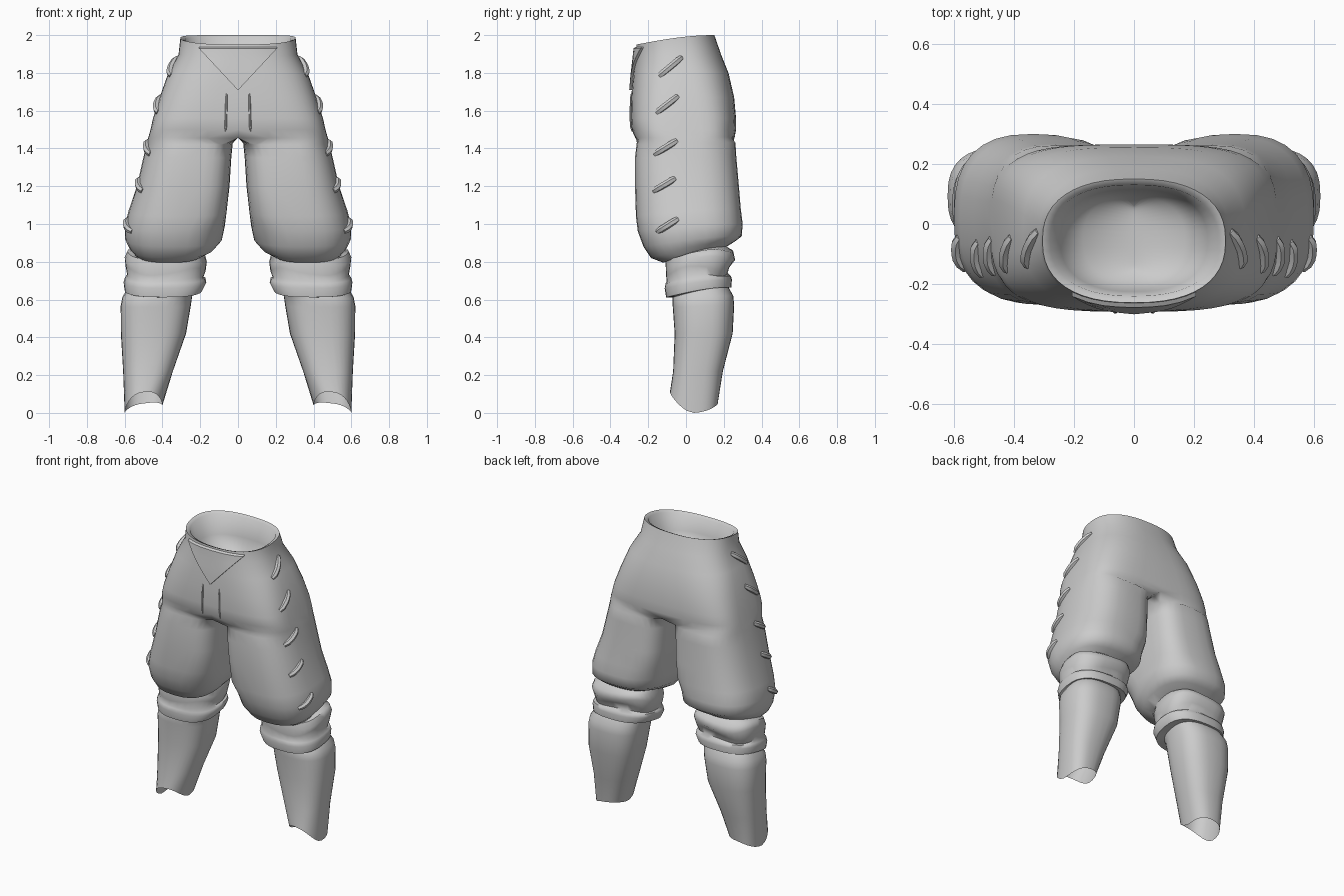
import bpy, bmesh
from math import sin, cos, pi, radians, copysign
from mathutils import Vector
from mathutils.bvhtree import BVHTree

if "Cube" in bpy.data.objects:
    bpy.data.objects.remove(bpy.data.objects["Cube"])

N, OUT = 32, 25           # points around a leg, points on its outer side


def sup(v, p):
    return copysign(abs(v) ** (2 / p), v)


def height(y, yf, yb, zf, zb):
    t = max(0, min(1, (y - yf) / max(1e-6, yb - yf)))
    return zf + (zb - zf) * sin(t * pi / 2)


def hip_ring(hw, yf, yb, zf, zb, p=2.4):
    pts = []
    for i in range(OUT):
        a = -pi / 2 + pi * i / (OUT - 1)
        x = hw * sup(cos(a), p) if 0 < i < OUT - 1 else 0
        y = (yf + yb) / 2 + (yb - yf) / 2 * sup(sin(a), p)
        pts.append((x, y, height(y, yf, yb, zf, zb)))
    return pts


def leg_ring(xi, xo, yf, yb, zf, zb, fold=0, phase=0, p=2.6, hem=False):
    pts = []
    for i in range(N):
        a = radians(-135) + 2 * pi * i / N
        pp = p + (1.0 if cos(a) < 0 and zf > 1 else 0)
        x = (xi + xo) / 2 + (xo - xi) / 2 * sup(cos(a), pp)
        y = (yf + yb) / 2 + (yb - yf) / 2 * sup(sin(a), pp)
        z = height(y, yf, yb, zf, zb) + fold * sin(3 * a + phase)
        if hem:
            z = 0.02 - 0.02 * cos(a) + (0.09 if sin(a) < 0 else 0.03) * abs(sin(a)) ** 1.3
        pts.append((x, y, z))
    return pts


def finish(ob, angle=45):
    bpy.ops.object.select_all(action='DESELECT')
    ob.select_set(True)
    bpy.context.view_layer.objects.active = ob
    if ob.type == 'CURVE':
        bpy.ops.object.convert(target='MESH')
        ob = bpy.context.object
    bpy.ops.object.shade_smooth_by_angle(angle=radians(angle))


def mesh_object(name, bm):
    me = bpy.data.meshes.new(name)
    bm.to_mesh(me)
    ob = bpy.data.objects.new(name, me)
    bpy.context.collection.objects.link(ob)
    return ob


# hips: inner bowl, rim, then down to the crotch
hips = [(0, -.15, .06, 1.74, 1.74), (.17, -.19, .09, 1.76, 1.77),
        (.245, -.225, .115, 1.84, 1.86), (.28, -.24, .13, 1.94, 1.99),
        (.305, -.262, .15, 1.95, 2.0), (.315, -.268, .185, 1.89, 1.90, 2.5),
        (.37, -.28, .225, 1.79, 1.8, 2.8), (.415, -.29, .255, 1.67, 1.67, 3.2),
        (.45, -.292, .265, 1.56, 1.56, 3.6), (.463, -.288, .265, 1.5, 1.5, 3.8),
        (.475, -.268, .258, 1.455, 1.46, 3.8)]
# leg: baggy thigh, gathered knee, cuff, shin
legs = [(.028, .483, -.262, .262, 1.42, 1.43), (.035, .50, -.27, .266, 1.35, 1.36),
        (.045, .535, -.27, .28, 1.2, 1.2), (.06, .58, -.265, .29, 1.04, 1.08),
        (.07, .60, -.255, .30, .96, 1.0), (.085, .597, -.225, .295, .88, .935),
        (.125, .575, -.185, .255, .82, .905), (.18, .55, -.12, .215, .795, .88),
        (.175, .585, -.10, .25, .825, .86, .010, 1), (.165, .60, -.108, .26, .79, .82, .015, 1),
        (.172, .595, -.106, .232, .745, .77, .018, 2.2), (.185, .587, -.102, .22, .70, .735, .01, 2.2),
        (.172, .6, -.108, .238, .685, .725), (.168, .606, -.113, .243, .66, .705),
        (.19, .6, -.105, .24, .612, .665), (.235, .59, -.07, .225, .612, .665),
        (.243, .612, -.072, .25, .6, .62), (.25, .621, -.07, .255, .56, .57),
        (.275, .62, -.06, .247, .42, .42), (.345, .608, -.068, .195, .22, .22)]

bm = bmesh.new()
rows = [[bm.verts.new(p) for p in hip_ring(*h)] for h in hips]
for r, s in zip(rows, rows[1:]):
    for i in range(OUT - 1):
        bm.faces.new((r[i], r[i + 1], s[i + 1], s[i]))
# close the last hip row along the crotch so it becomes a leg loop
front, back = rows[-1][0].co, rows[-1][-1].co
m = N - OUT + 1
crotch = [bm.verts.new(back.lerp(front, k / m)) for k in range(1, m)]
loops = [rows[-1] + crotch] + [[bm.verts.new(p) for p in leg_ring(*l)] for l in legs]
loops.append([bm.verts.new(p) for p in leg_ring(.4, .6, -.085, .168, .1, .05, hem=True)])
for r, s in zip(loops, loops[1:]):
    for i in range(N):
        j = (i + 1) % N
        bm.faces.new((r[i], r[j], s[j], s[i]))
tree = BVHTree.FromBMesh(bm)
bmesh.ops.mirror(bm, geom=bm.verts[:] + bm.edges[:] + bm.faces[:], axis='X', merge_dist=1e-4)
bmesh.ops.remove_doubles(bm, verts=bm.verts, dist=1e-4)
bmesh.ops.recalc_face_normals(bm, faces=bm.faces)
finish(mesh_object("trousers", bm), 60)


def on_front(x, z, lift):
    hit = tree.ray_cast(Vector((max(abs(x), .001), -2, z)), Vector((0, 1, 0)))[0]
    return Vector((x, (hit.y if hit else -.26) - lift, z))


def on_side(y, z, lift):
    hit = tree.ray_cast(Vector((2, y, z)), Vector((-1, 0, 0)))[0]
    return Vector(((hit.x if hit else .4) + lift, y, z))


def tube(name, pts, radius, radii):
    cu = bpy.data.curves.new(name, 'CURVE')
    cu.dimensions = '3D'
    cu.bevel_depth, cu.bevel_resolution, cu.use_fill_caps = radius, 1, True
    sp = cu.splines.new('POLY')
    sp.points.add(len(pts) - 1)
    for q, p, r in zip(sp.points, pts, radii):
        q.co, q.radius = (*p, 1), r
    ob = bpy.data.objects.new(name, cu)
    bpy.context.collection.objects.link(ob)
    finish(ob)


# side lacing stitches: (front y, low z, back y, high z)
stitches = [(-.14, 1.785, -.025, 1.88), (-.155, 1.59, -.045, 1.675),
            (-.165, 1.37, -.05, 1.44), (-.17, 1.175, -.06, 1.24),
            (-.15, .96, -.045, 1.025)]
for y0, z0, y1, z1 in stitches:
    path = []
    for k in range(7):
        t = k / 6
        path.append(on_side(y0 + (y1 - y0) * t, z0 + (z1 - z0) * t, -.006 + .014 * sin(pi * t) ** .6))
    for s in (1, -1):
        tube("side_stitch", [(s * p.x, p.y, p.z) for p in path], .018,
             [.8, 1, 1, 1, 1, 1, .8])

# fly seams
for s in (1, -1):
    tube("fly_seam", [on_front(s * (.066 - .006 * k / 9), 1.49 + .2 * k / 9, .002) for k in range(10)],
         .006, [.4] + [1] * 8 + [.4])

# pointed waist flap, with its edge folded back into the hips
bm = bmesh.new()
grid = []
for k in range(9):
    z, w = 1.93 - .22 * k / 8, .205 * (1 - k / 8) + .002
    row = [on_front(w * c / 4, z, .014) for c in range(-4, 5)]
    row = [on_front(-w, z, -.012)] + row + [on_front(w, z, -.012)]
    grid.append([bm.verts.new(p) for p in row])
top = [bm.verts.new((v.co.x, v.co.y + .018, 1.94)) for v in grid[0]]
grid.insert(0, top)
for r, s in zip(grid, grid[1:]):
    for i in range(len(r) - 1):
        bm.faces.new((r[i], s[i], s[i + 1], r[i + 1]))
finish(mesh_object("waist_flap", bm), 40)
